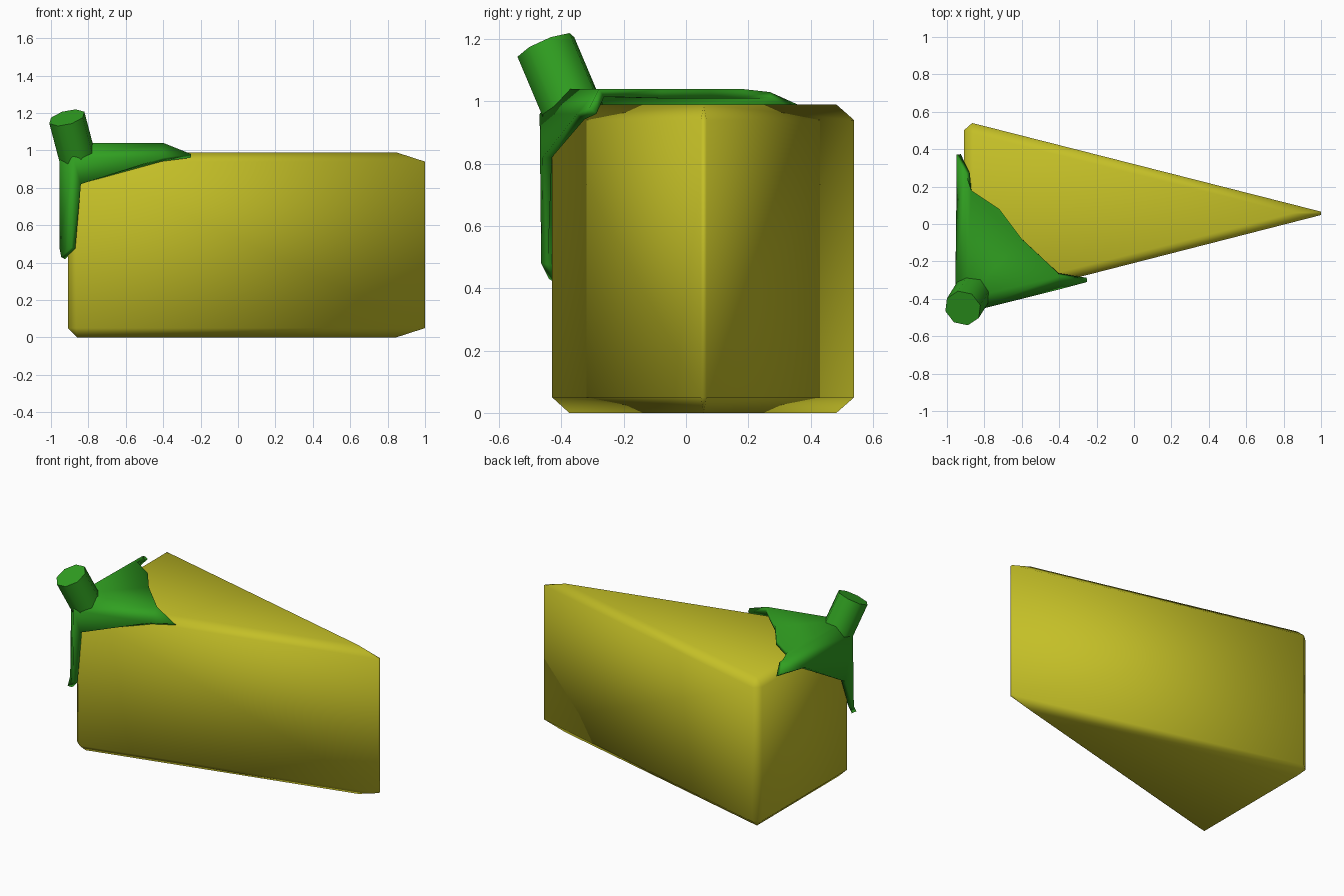
import bpy, bmesh
from mathutils import Vector

if "Cube" in bpy.data.objects:
    bpy.data.objects.remove(bpy.data.objects["Cube"])


def material(name, color):
    m = bpy.data.materials.new(name)
    m.diffuse_color = (*color, 1)
    m.use_nodes = True
    m.node_tree.nodes["Principled BSDF"].inputs["Base Color"].default_value = m.diffuse_color
    return m


yellow = material("yellow_flesh", (0.55, 0.52, 0.02))
green = material("leaf_green", (0.03, 0.35, 0.015))


def make_object(name, bm, mat, smooth):
    me = bpy.data.meshes.new(name)
    bm.to_mesh(me)
    bm.free()
    for p in me.polygons:
        p.use_smooth = smooth
    me.materials.append(mat)
    ob = bpy.data.objects.new(name, me)
    bpy.context.collection.objects.link(ob)
    return ob


# Wedge body: chamfered triangular prism, hull of four levels
sides = [(-0.91, -0.39), (-0.865, -0.43), (1, 0.048), (1, 0.066), (-0.865, 0.54), (-0.91, 0.5)]
caps = [(-0.86, -0.375), (0.845, 0.057), (-0.86, 0.483)]
bm = bmesh.new()
for ring, heights in ((sides, (0.05, 0.94)), (caps, (0, 0.99))):
    for z in heights:
        for x, y in ring:
            bm.verts.new((x, y, z))
bmesh.ops.convex_hull(bm, input=bm.verts)
bmesh.ops.dissolve_limit(bm, angle_limit=0.02, verts=bm.verts, edges=bm.edges)
bmesh.ops.recalc_face_normals(bm, faces=bm.faces)
make_object("wedge_body", bm, yellow, True)

# Leafy cap folded over the corner, with three pointed lobes
pts = {
    "top": (-0.90, -0.40, 1.04), "front": (-0.88, -0.47, 0.96), "left": (-0.955, -0.39, 0.96),
    "t0": (-0.40, -0.28, 1.04), "t1": (-0.60, -0.08, 1.04), "t2": (-0.72, 0.08, 1.04),
    "t3": (-0.87, 0.18, 1.04), "t4": (-0.90, 0.27, 1.03),
    "f0": (-0.40, -0.35, 0.96), "f1": (-0.84, -0.46, 0.82), "f2": (-0.89, -0.465, 0.48),
    "l0": (-0.95, 0.10, 0.93), "l1": (-0.955, -0.31, 0.68), "l2": (-0.955, -0.40, 0.48),
    "tip_right": (-0.25, -0.31, 0.98), "tip_back": (-0.95, 0.37, 0.985),
    "tip_down": (-0.945, -0.44, 0.43),
}
faces = [
    "top t0 t1 t2 t3 t4", "front f0 t0 top", "f0 tip_right t0",
    "left top t4 l0", "l0 t4 tip_back", "front f2 f1 f0",
    "left l0 l1 l2", "front left l2 f2", "l2 tip_down f2", "top left front",
]
bm = bmesh.new()
v = {k: bm.verts.new(p) for k, p in pts.items()}
for f in faces:
    bm.faces.new([v[k] for k in f.split()])
leaf = make_object("leaf_cap", bm, green, True)
mod = leaf.modifiers.new("thickness", "SOLIDIFY")
mod.thickness = 0.03
mod.offset = -1

# Tilted eight-sided stem
top, base = Vector((-0.915, -0.45, 1.175)), Vector((-0.845, -0.338, 0.91))
axis = top - base
bm = bmesh.new()
bmesh.ops.create_cone(bm, cap_ends=True, segments=8, radius1=0.1, radius2=0.1, depth=axis.length)
stem = make_object("stem", bm, green, True)
stem.location = (top + base) / 2
stem.rotation_euler = axis.to_track_quat("Z", "Y").to_euler()

# Crisp creases on leaf and stem
for ob in (leaf, stem):
    bpy.ops.object.select_all(action="DESELECT")
    ob.select_set(True)
    bpy.context.view_layer.objects.active = ob
    bpy.ops.object.shade_smooth_by_angle(angle=1.2)
